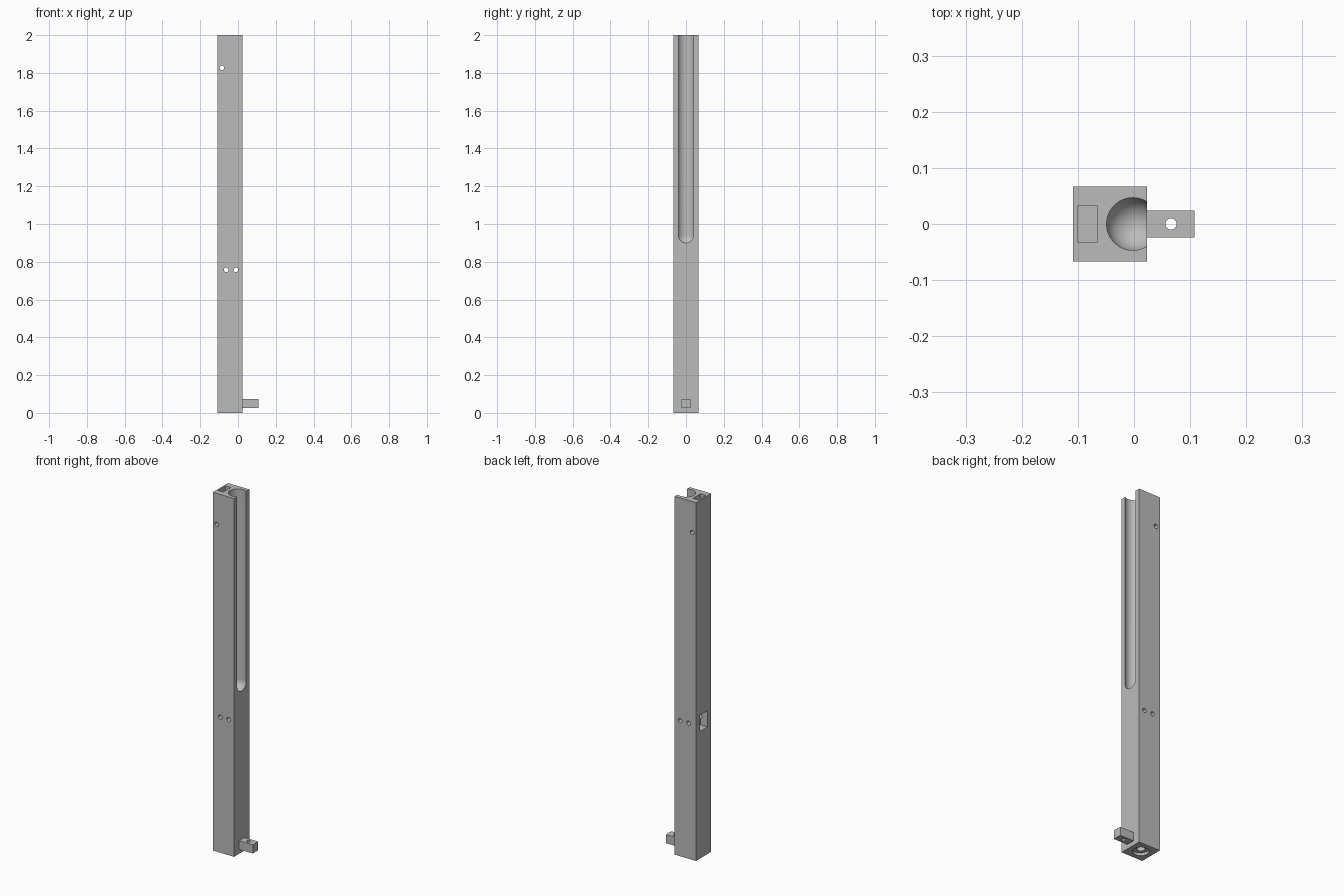
import bpy
import bmesh
import math
from mathutils import Matrix, Vector

if "Cube" in bpy.data.objects:
    bpy.data.objects.remove(bpy.data.objects["Cube"])

grey = bpy.data.materials.new("mid grey")
grey.use_nodes = True
color = (0.5, 0.5, 0.5, 1)
grey.diffuse_color = color
grey.node_tree.nodes["Principled BSDF"].inputs["Base Color"].default_value = color


def make_object(name, bm):
    mesh = bpy.data.meshes.new(name)
    bm.to_mesh(mesh)
    bm.free()
    mesh.materials.append(grey)
    obj = bpy.data.objects.new(name, mesh)
    bpy.context.collection.objects.link(obj)
    return obj


def box(name, low, high):
    low, high = Vector(low), Vector(high)
    bm = bmesh.new()
    bmesh.ops.create_cube(bm, size=1)
    bmesh.ops.scale(bm, vec=high - low, verts=bm.verts)
    bmesh.ops.translate(bm, vec=(low + high) / 2, verts=bm.verts)
    return make_object(name, bm)


def rod(name, center, radius, length, axis="Z"):
    turn = Matrix.Rotation(math.pi / 2, 4, "X") if axis == "Y" else Matrix()
    bm = bmesh.new()
    bmesh.ops.create_cone(bm, cap_ends=True, segments=32, radius1=radius,
                          radius2=radius, depth=length,
                          matrix=Matrix.Translation(center) @ turn)
    return make_object(name, bm)


def capsule(name, center, radius, rise):
    # Sphere with its upper half pulled upward
    bm = bmesh.new()
    bmesh.ops.create_uvsphere(bm, u_segments=64, v_segments=32, radius=radius)
    for v in bm.verts:
        if v.co.z > 0.001:
            v.co.z += rise
    bmesh.ops.translate(bm, vec=center, verts=bm.verts)
    return make_object(name, bm)


def carve(target, cutters):
    bpy.context.view_layer.objects.active = target
    for cutter in cutters:
        cutter.hide_render = True
        mod = target.modifiers.new("cut", "BOOLEAN")
        mod.operation = "DIFFERENCE"
        mod.solver = "EXACT"
        mod.object = cutter
        bpy.ops.object.modifier_apply(modifier=mod.name)
        bpy.data.objects.remove(cutter)
    bpy.ops.object.select_all(action="DESELECT")
    target.select_set(True)
    bpy.ops.object.shade_smooth_by_angle(angle=math.radians(30))


# Tall square post
post = box("post", (-0.109, -0.067, 0), (0.023, 0.067, 2))
cutters = [
    # Round-bottomed groove open to the side
    capsule("groove_cutter", (-0.002, 0, 0.94), 0.047, 2),
    # Rectangular channel and its outlet window
    box("channel_cutter", (-0.1, -0.033, 0.71), (-0.066, 0.033, 2.1)),
    box("window_cutter", (-0.2, -0.033, 0.71), (-0.066, 0.033, 0.8)),
    # Stepped bore underneath
    rod("recess_cutter", (-0.043, 0, 0), 0.041, 0.03),
    rod("bore_cutter", (-0.043, 0, 0), 0.021, 0.2),
]
# Cross pin holes
for x, z in ((-0.085, 1.827), (-0.063, 0.757), (-0.011, 0.757)):
    cutters.append(rod("pin_cutter", (x, 0, z), 0.012, 0.3, "Y"))
carve(post, cutters)

# Small side lug with a vertical hole
lug = box("side_lug", (0.023, -0.024, 0.025), (0.108, 0.024, 0.073))
carve(lug, [rod("lug_hole_cutter", (0.066, 0, 0.05), 0.01, 0.2)])
